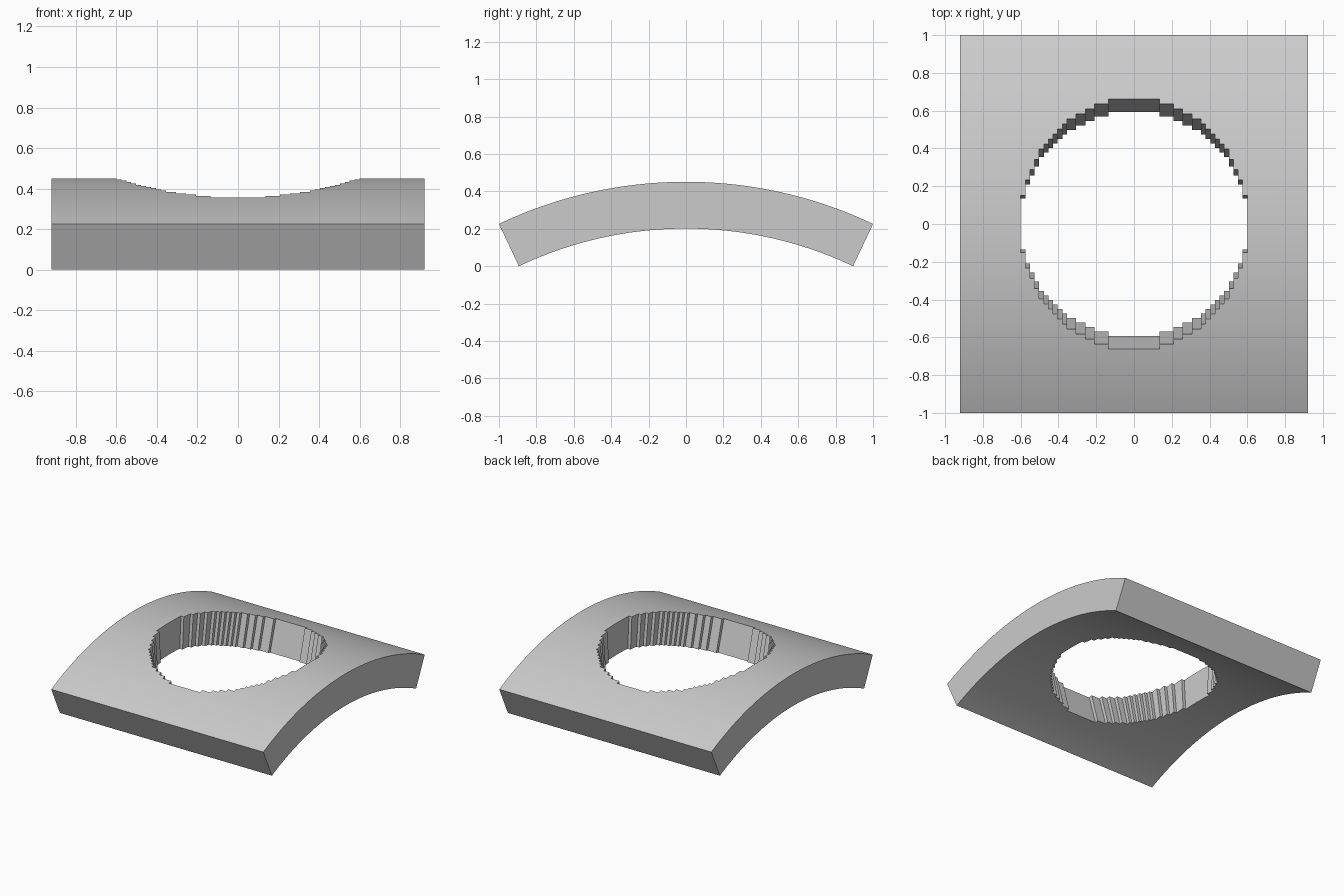
import bpy
import bmesh
import math

cube = bpy.data.objects.get("Cube")
if cube:
    bpy.data.objects.remove(cube, do_unlink=True)

# Main dimensions
INNER, OUTER = 2.085, 2.335      # radii of the arched slab
HALF_ANGLE = 0.4427              # half the arch, in radians
HALF_WIDTH = 0.92
HOLE_CELLS = 24                  # hole radius in cells beside the middle cell
CELL = 0.6 / (HOLE_CELLS + 0.5)
HOLE_LIMIT = 602                 # squared hole radius in cells
BASE = INNER * math.cos(HALF_ANGLE)

# Grid lines across the width and along the arch
steps = [(i - HOLE_CELLS - 0.5) * CELL for i in range(2 * HOLE_CELLS + 2)]
xs = [-HALF_WIDTH] + steps + [HALF_WIDTH]
end = HALF_ANGLE * INNER
margin = [steps[-1] + (end - steps[-1]) * k / 12 for k in range(1, 13)]
arc = [-s for s in reversed(margin)] + steps + margin


def is_solid(i, j):
    """True for a cell of the slab that lies outside the stepped round hole."""
    if not (0 <= i < len(xs) - 1 and 0 <= j < len(arc) - 1):
        return False
    a = i - 1 - HOLE_CELLS
    b = j - len(margin) - HOLE_CELLS
    return a * a + b * b > HOLE_LIMIT


bm = bmesh.new()
verts = {}


def vert(i, j, radius):
    key = (i, j, radius)
    if key not in verts:
        t = arc[j] / INNER
        verts[key] = bm.verts.new((xs[i], radius * math.sin(t),
                                   radius * math.cos(t) - BASE))
    return verts[key]


def wall(p, q):
    bm.faces.new((vert(*p, OUTER), vert(*q, OUTER),
                  vert(*q, INNER), vert(*p, INNER)))


# Curved skins, plus radial walls wherever the neighbouring cell is open
for i in range(len(xs) - 1):
    for j in range(len(arc) - 1):
        if not is_solid(i, j):
            continue
        ring = [(i, j), (i + 1, j), (i + 1, j + 1), (i, j + 1)]
        bm.faces.new([vert(*p, OUTER) for p in ring])
        bm.faces.new([vert(*p, INNER) for p in reversed(ring)])
        for k, (di, dj) in enumerate([(0, -1), (1, 0), (0, 1), (-1, 0)]):
            if not is_solid(i + di, j + dj):
                wall(ring[(k + 1) % 4], ring[k])

bmesh.ops.recalc_face_normals(bm, faces=bm.faces)
mesh = bpy.data.meshes.new("arched_plate")
bm.to_mesh(mesh)
bm.free()

plate = bpy.data.objects.new("arched_plate", mesh)
bpy.context.collection.objects.link(plate)

# Single plain grey
grey = bpy.data.materials.new("light_grey")
grey.use_nodes = True
colour = (0.6, 0.6, 0.6, 1.0)
grey.diffuse_color = colour
grey.node_tree.nodes["Principled BSDF"].inputs["Base Color"].default_value = colour
mesh.materials.append(grey)

# Smooth arch with crisp edges
bpy.ops.object.select_all(action='DESELECT')
plate.select_set(True)
bpy.context.view_layer.objects.active = plate
bpy.ops.object.shade_smooth_by_angle(angle=math.radians(30))
